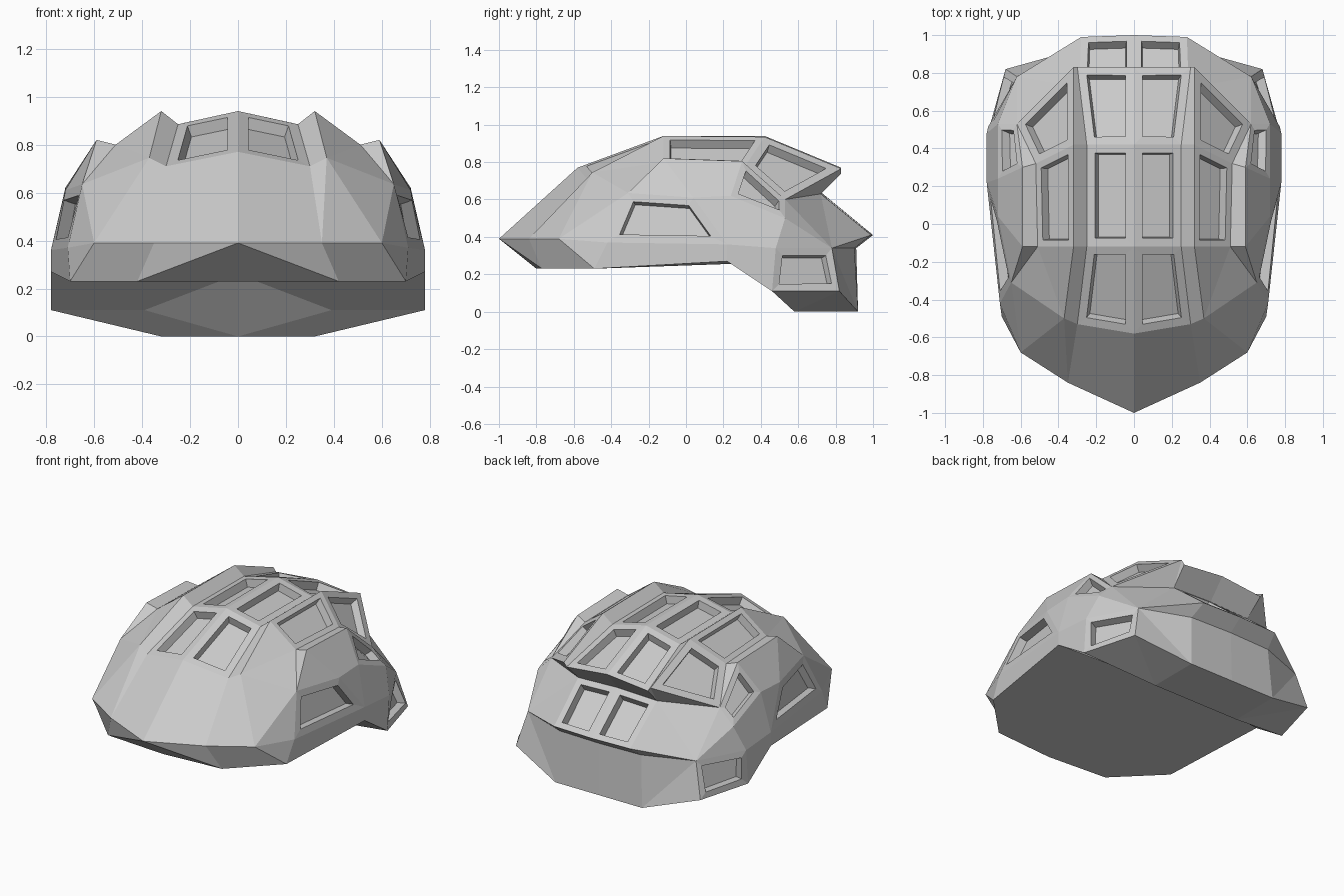
import bpy, bmesh

if "Cube" in bpy.data.objects:
    bpy.data.objects.remove(bpy.data.objects["Cube"])

bm = bmesh.new()
P = {}        # named rail points (right half)
cache = {}    # shared vertices
vents = []    # (faces, rim width)


def rail(name, start, *pts):
    for i, p in enumerate(pts):
        P[f"{name}{start + i}"] = p


def vert(p):
    if p not in cache:
        cache[p] = bm.verts.new(p)
    return cache[p]


def panel(names, rim=0):
    """Add one face and its mirror; rim > 0 makes it a vent."""
    for s in (1, -1):
        pts = [P[n] for n in names.split()]
        f = bm.faces.new([vert((s * x if x else 0.0, y, z)) for x, y, z in pts])
        if rim:
            vents.append((f, rim))


def loft(a, b, first, last, rim=0):
    for i in range(first, last):
        panel(f"{a}{i} {b}{i} {b}{i+1} {a}{i+1}", rim)


# Rails over the crown, front to back
rail("S", 0, (0, -1, .39), (0, -.58, .77), (0, -.12, .94), (0, .42, .94), (0, .83, .77))
rail("C", 1, (.30, -.53, .71), (.25, -.12, .885), (.25, .42, .88), (.30, .83, .74))
rail("R", 0, (.35, -.84, .39), (.37, -.50, .745), (.32, -.12, .94), (.32, .42, .935), (.32, .83, .765))
rail("O", 2, (.51, -.12, .80), (.52, .32, .785))
rail("T", 0, (.60, -.68, .39), (.65, -.31, .635), (.59, -.12, .82), (.59, .30, .805))
# Rails along the side and the lower rim
rail("K", 0, (.62, .53, .60))
rail("N", 0, (.72, .53, .50))
rail("M", 2, (.72, .04, .61), (.72, .24, .62))
rail("L", 1, (.71, -.42, .37), (.78, .22, .36), (.78, .48, .34))
rail("B", 0, (.70, -.49, .23), (.78, .22, .27), (.78, .46, .11))
# Rear tier, rear panel and underside
rail("U", 0, (0, .72, .64), (.29, .72, .63))
rail("E", 0, (0, 1, .41), (.28, .99, .41))
rail("E", 3, (.62, .78, .34))
rail("F", 0, (0, .91, .34), (.30, .90, .34))
rail("G", 0, (0, .92, 0), (.32, .92, 0), (.68, .82, .11))
rail("H", 0, (0, .58, 0), (.32, .58, 0))
rail("W", 0, (0, -.80, .23), (.42, -.77, .23), (0, .36, .26), (.39, .46, .11))

# Vented centre strip and the walls up to the ridges
loft("S", "C", 1, 4, .045)
loft("C", "R", 1, 4)
# Vented outer strips
loft("R", "O", 2, 3, .035)
loft("O", "T", 2, 3)
panel("R3 R4 K0 O3", .045)
panel("O3 T3 K0")
# Forehead and brim
for f in ("S0 R0 C1 S1", "R0 R1 C1", "R0 T0 R1", "T0 T1 R1", "R1 R2 O2", "R1 O2 T1",
          "O2 T2 T1", "S0 R0 W1", "S0 W1 W0", "R0 T0 B0 W1", "T0 T1 L1", "T0 L1 B0"):
    panel(f)
# Sides with their vents
panel("T1 M2 L2 L1", .045)
panel("T3 K0 N0 M3", .035)
panel("L3 E3 G2 B2", .04)
for f in ("T1 T2 M2", "T2 T3 M3 M2", "M2 M3 L2", "M3 N0 L3 L2",
          "L1 L2 B1 B0", "L2 L3 B2 B1", "K0 N0 E3", "N0 L3 E3"):
    panel(f)
# Overhang of the upper tier, lower tier and rear panel
panel("U0 U1 E1 E0", .04)
for f in ("S4 C4 U1 U0", "C4 R4 U1", "R4 K0 U1", "U1 K0 E3", "U1 E3 E1",
          "E0 E1 F1 F0", "E1 E3 F1", "F0 F1 G1 G0", "F1 E3 G1", "E3 G2 G1"):
    panel(f)
# Underside
for f in ("G0 G1 H1 H0", "G1 G2 H1", "G2 B2 H1", "B2 H1 W3", "W3 H1 H0", "W3 H0 W2",
          "B1 B2 W3 W2", "W0 W1 B0 B1 W2"):
    panel(f)

bmesh.ops.recalc_face_normals(bm, faces=bm.faces)

# Sink every vent: flat rim first, then the recess
for f, rim in vents:
    bmesh.ops.inset_individual(bm, faces=[f], thickness=rim, use_even_offset=True)
    bmesh.ops.inset_individual(bm, faces=[f], thickness=.006, depth=-.05, use_even_offset=True)

mesh = bpy.data.meshes.new("helmet_shell")
bm.to_mesh(mesh)
bm.free()
bpy.context.collection.objects.link(bpy.data.objects.new("helmet_shell", mesh))
